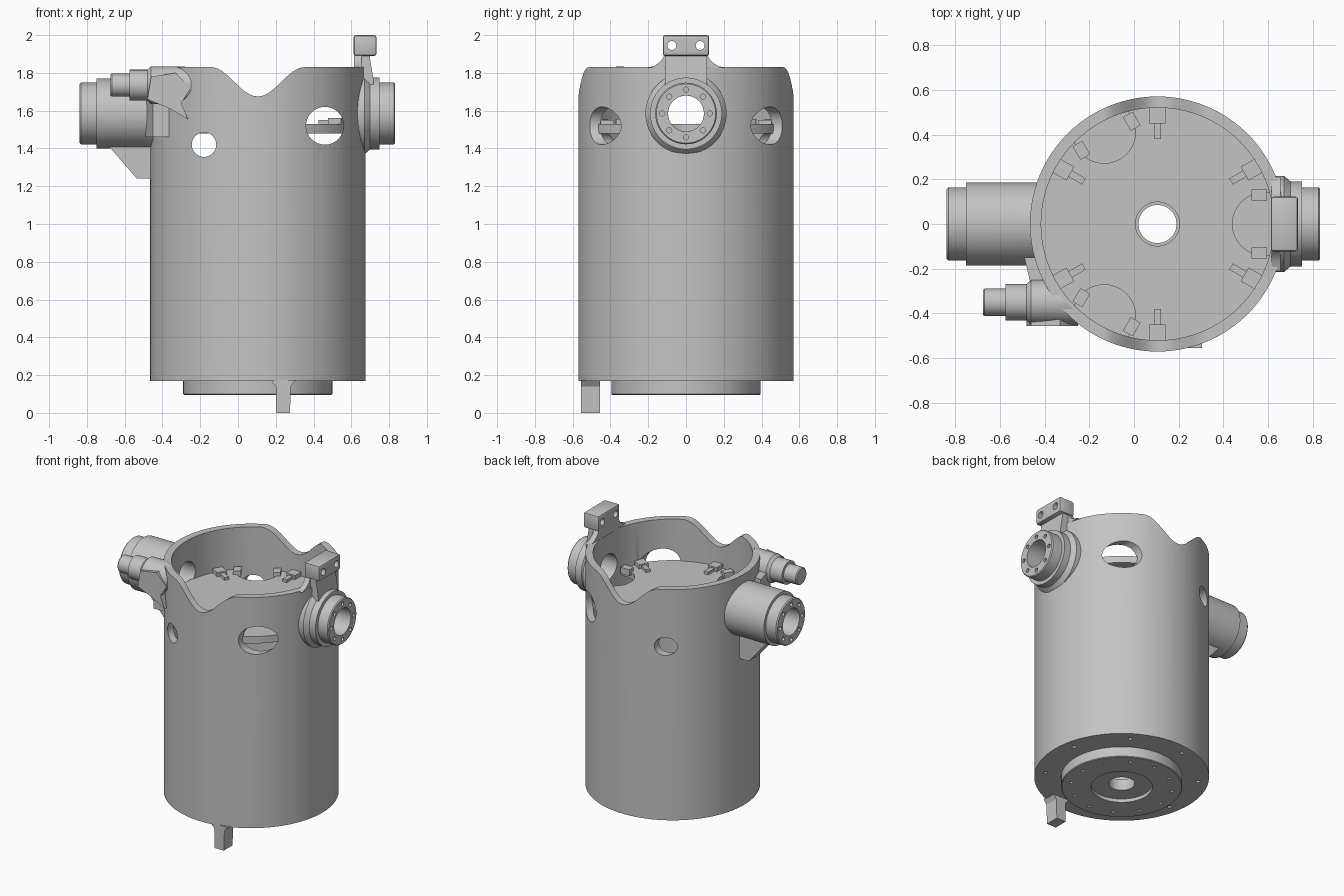
import bpy, bmesh
from math import pi, cos, sin, radians
from mathutils import Matrix, Vector

cube = bpy.data.objects.get("Cube")
if cube:
    bpy.data.objects.remove(cube, do_unlink=True)

# Single cast-metal grey
grey = bpy.data.materials.new("metal_grey")
grey.use_nodes = True
colour = (0.55, 0.55, 0.55, 1)
grey.diffuse_color = colour
grey.node_tree.nodes["Principled BSDF"].inputs["Base Color"].default_value = colour

CX, R = 0.105, 0.57          # body axis and radius
PORT_Z, BORE = 1.585, 0.095  # side ports
FLOOR = 1.53                 # top of the inner floor

TURN = {"x": Matrix.Rotation(pi / 2, 4, "Y"),
        "y": Matrix.Rotation(-pi / 2, 4, "X"),
        "z": Matrix.Identity(4)}


def finish(name, bm):
    bmesh.ops.recalc_face_normals(bm, faces=bm.faces)
    mesh = bpy.data.meshes.new(name)
    bm.to_mesh(mesh)
    bm.free()
    mesh.materials.append(grey)
    ob = bpy.data.objects.new(name, mesh)
    bpy.context.collection.objects.link(ob)
    return ob


def lathe(name, profile, axis="z", at=(0, 0, 0), steps=64):
    """Revolve a closed (radius, height) profile about an axis."""
    bm = bmesh.new()
    place = Matrix.Translation(at) @ TURN[axis]
    rings = []
    for i in range(steps):
        a = 2 * pi * i / steps
        rings.append([bm.verts.new(place @ Vector((r * cos(a), r * sin(a), h)))
                      for r, h in profile])
    n = len(profile)
    for i, ring in enumerate(rings):
        after = rings[(i + 1) % steps]
        for j in range(n):
            k = (j + 1) % n
            bm.faces.new((ring[j], ring[k], after[k], after[j]))
    return finish(name, bm)


def rods(name, radius, length, spots, axis="z", steps=32):
    """Cylinders centred on each spot, all in one mesh."""
    bm = bmesh.new()
    for p in spots:
        bmesh.ops.create_cone(bm, cap_ends=True, segments=steps, radius1=radius,
                              radius2=radius, depth=length,
                              matrix=Matrix.Translation(p) @ TURN[axis])
    return finish(name, bm)


def prism(name, outline, low, high, plane="xz"):
    """Extrude an outline lying in a plane along the remaining axis."""
    def point(a, b, c):
        return {"xz": (a, c, b), "yz": (c, a, b), "xy": (a, b, c)}[plane]
    bm = bmesh.new()
    near = [bm.verts.new(point(a, b, low)) for a, b in outline]
    far = [bm.verts.new(point(a, b, high)) for a, b in outline]
    bm.faces.new(near)
    bm.faces.new(far[::-1])
    for i in range(len(near)):
        j = (i + 1) % len(near)
        bm.faces.new((near[i], far[i], far[j], near[j]))
    return finish(name, bm)


def box(name, low, high):
    x0, y0, z0 = low
    x1, y1, z1 = high
    return prism(name, [(x0, z0), (x1, z0), (x1, z1), (x0, z1)], y0, y1)


def apply(ob, mod):
    bpy.context.view_layer.objects.active = ob
    bpy.ops.object.modifier_apply(modifier=mod.name)


def cut(ob, *cutters):
    for c in cutters:
        mod = ob.modifiers.new("cut", "BOOLEAN")
        mod.operation, mod.solver, mod.object = "DIFFERENCE", "EXACT", c
        apply(ob, mod)
        bpy.data.objects.remove(c, do_unlink=True)


def bevel(ob, width):
    mod = ob.modifiers.new("bevel", "BEVEL")
    mod.width, mod.segments = width, 2
    apply(ob, mod)


def trim(ob):
    """Remove whatever pokes into the hollow of the body."""
    cut(ob, rods("cavity", 0.535, 2, [(CX, 0, 1)], steps=96))


def circle(radius, count, z, start=0):
    return [(CX + radius * cos(start + 2 * pi * i / count),
             radius * sin(start + 2 * pi * i / count), z) for i in range(count)]


# Hollow body with stepped hub underneath
body = lathe("body", [(0.085, 0.12), (0.2, 0.12), (0.2, 0.095), (0.39, 0.095),
                      (0.395, 0.1), (0.395, 0.17), (R, 0.17), (R, 1.83),
                      (0.52, 1.83), (0.52, 0.2), (0.085, 0.2)],
             at=(CX, 0, 0), steps=96)

# Curved rim notches, front and back
curve = [(CX + 0.25 * t / 12, 1.675 + 0.078 * (1 - cos(pi * t / 12)))
         for t in range(-12, 13)]
notch = prism("notch", curve + [(CX + 0.25, 1.95), (CX - 0.25, 1.95)], -0.8, 0.8)
cut(body, notch,
    rods("window", 0.1, 2, [(0.46, 0, 1.52)], "y"),
    rods("small_window", 0.065, 2, [(-0.18, 0, 1.42)], "y"),
    rods("bore", BORE, 3, [(0, 0, PORT_Z)], "x"),
    rods("hub_bolts", 0.012, 0.04, circle(0.33, 12, 0.095), steps=12),
    rods("rim_bolts", 0.014, 0.03, circle(0.5, 8, 0.17, 0.2), steps=12))

# Inner floor with a centre hole and three round openings
floor = lathe("inner_floor", [(0.098, FLOOR - 0.05), (0.53, FLOOR - 0.05),
                              (0.53, FLOOR), (0.098, FLOOR)],
              at=(CX, 0, 0), steps=96)
cut(floor, rods("opening", 0.14, 0.3, circle(0.475, 3, FLOOR)))


def around(ob, degrees):
    ob.data.transform(Matrix.Translation((CX, 0, 0)) @ Matrix.Rotation(radians(degrees), 4, "Z"))


# Clips on the floor, and small lugs beside the openings
for k in range(6):
    angle = 30 + 60 * k
    around(box(f"clip_{k}", (0.45, -0.035, FLOOR - 0.01), (0.53, 0.035, FLOOR + 0.03)), angle)
    around(box(f"clip_fin_{k}", (0.38, -0.016, FLOOR - 0.01), (0.46, 0.016, FLOOR + 0.02)), angle)
for k in range(3):
    for side in (-1, 1):
        y = side * 0.13
        lug = box(f"lug_{k}_{side}", (0.42, y - 0.025, FLOOR - 0.02),
                  (0.49, y + 0.025, FLOOR + 0.025))
        around(lug, 120 * k)

# Side ports with bolted flanges
short_port = lathe("short_port", [(BORE, 0.58), (0.215, 0.58), (0.215, 0.67), (0.19, 0.7),
                                  (0.19, 0.75), (0.163, 0.75), (0.163, 0.825),
                                  (0.157, 0.832), (BORE, 0.832)], "x", (0, 0, PORT_Z))
long_port = lathe("long_port", [(BORE, -0.38), (0.185, -0.38), (0.185, -0.75), (0.163, -0.75),
                                (0.163, -0.83), (0.156, -0.838), (BORE, -0.838)],
                  "x", (0, 0, PORT_Z))
for port, face in ((short_port, 0.832), (long_port, -0.838)):
    trim(port)
    spots = [(face, 0.126 * cos(i * pi / 4), PORT_Z + 0.126 * sin(i * pi / 4))
             for i in range(8)]
    cut(port, rods("flange_bolts", 0.014, 0.05, spots, "x", 12))

# Gusset under the long port
trim(prism("port_gusset", [(-0.7, 1.43), (-0.535, 1.24), (-0.4, 1.24), (-0.4, 1.45),
                           (-0.68, 1.45)], -0.05, 0.05))

# Stepped side nozzle with its supporting claw and web
trim(lathe("nozzle", [(0.001, -0.675), (0.055, -0.675), (0.061, -0.668), (0.061, -0.575),
                      (0.082, -0.575), (0.082, -0.48), (0.1, -0.46), (0.1, -0.25),
                      (0.001, -0.2)], "x", (0, -0.35, 1.735), 32))
trim(prism("nozzle_claw", [(-0.48, 1.66), (-0.36, 1.61), (-0.265, 1.555), (-0.3, 1.64),
                           (-0.25, 1.72), (-0.33, 1.8), (-0.46, 1.78)], -0.455, -0.3))
trim(prism("nozzle_web", [(-0.49, -0.15), (-0.45, -0.32), (-0.3, -0.32), (-0.3, -0.15)],
           1.46, 1.74, "xy"))

# Raised bracket above the short port
prism("bracket_neck", [(0.635, 1.72), (0.635, 1.91), (0.7, 1.91), (0.7, 1.87), (0.718, 1.76),
                       (0.718, 1.72)], -0.11, 0.11)
flare = [(0.21, 1.825), (0.165, 1.838), (0.13, 1.865), (0.11, 1.9)]
prism("bracket_flare", flare + [(-y, z) for y, z in flare[::-1]], 0.615, 0.655, "yz")
head = box("bracket_head", (0.612, -0.122, 1.89), (0.733, 0.122, 2.0))
bevel(head, 0.012)
cut(head, rods("bracket_holes", 0.024, 0.4, [(0.67, y, 1.945) for y in (-0.075, 0.075)],
               "x", 16))

# Locating peg below the front edge
peg = prism("locating_peg", [(0.17, 0.175), (0.2, 0.14), (0.2, 0), (0.275, 0), (0.28, 0.14),
                             (0.305, 0.175)], -0.555, -0.455)

# Smooth curved surfaces, keep hard edges
bpy.ops.object.select_all(action="DESELECT")
for ob in bpy.context.scene.objects:
    if ob.type == "MESH" and grey.name in ob.data.materials:
        ob.select_set(True)
        bpy.context.view_layer.objects.active = ob
bpy.ops.object.shade_smooth_by_angle(angle=radians(30))
